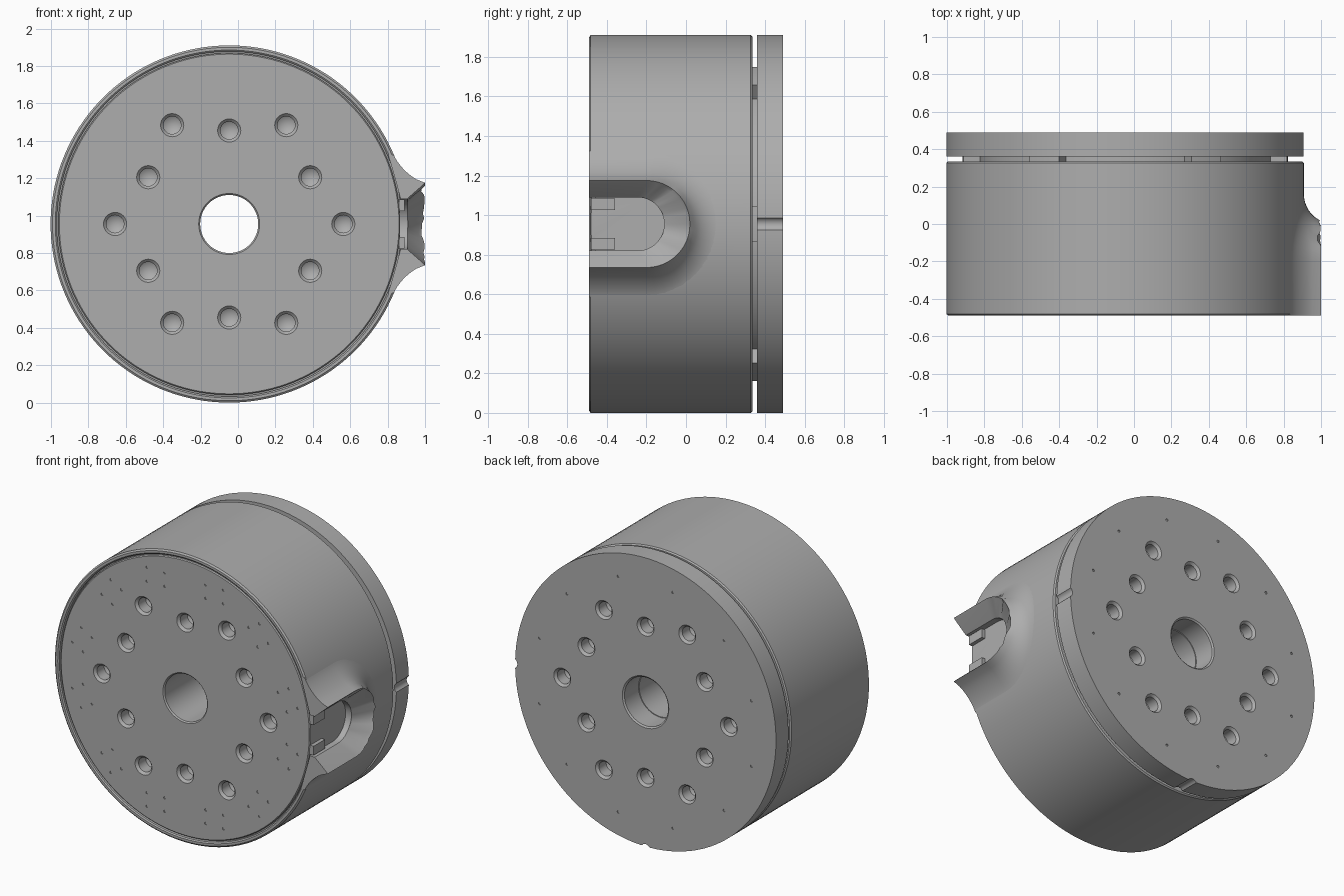
import bpy, bmesh, random
from math import sin, cos, pi, radians, sqrt

random.seed(4)
cube = bpy.data.objects.get("Cube")
if cube:
    bpy.data.objects.remove(cube)

CX, CZ, R = -0.047, 0.955, 0.955      # axis position and outer radius
FRONT, BACK = -0.49, 0.49

metal = bpy.data.materials.new("machined_grey")
metal.use_nodes = True
GREY = (0.42, 0.42, 0.42, 1)
metal.diffuse_color = GREY
metal.node_tree.nodes["Principled BSDF"].inputs["Base Color"].default_value = GREY


def make(name, bm):
    bmesh.ops.remove_doubles(bm, verts=bm.verts, dist=1e-5)
    bmesh.ops.recalc_face_normals(bm, faces=bm.faces)
    mesh = bpy.data.meshes.new(name)
    bm.to_mesh(mesh)
    bm.free()
    mesh.materials.append(metal)
    ob = bpy.data.objects.new(name, mesh)
    bpy.context.collection.objects.link(ob)
    return ob


def skin(bm, rings, closed):
    """Bridge rings of points; cap the ends when the path is open."""
    vs = [[bm.verts.new(p) for p in ring] for ring in rings]
    n = len(rings)
    for i in range(n if closed else n - 1):
        a, b = vs[i], vs[(i + 1) % n]
        for j in range(len(a)):
            k = (j + 1) % len(a)
            bm.faces.new((a[j], a[k], b[k], b[j]))
    if not closed:
        bm.faces.new(vs[0])
        bm.faces.new(vs[-1][::-1])


def lathe(bm, profile, x=CX, z=CZ, segs=144, start=0, sweep=360):
    """Revolve (radius, y) pairs around an axis along y."""
    full = sweep == 360
    rings = []
    for i in range(segs if full else segs + 1):
        a = radians(start + sweep * i / segs)
        rings.append([(x + r * cos(a), y, z + r * sin(a)) for r, y in profile])
    skin(bm, rings, full)


def cut(ob, bm):
    cutter = make("cutter", bm)
    cutter.hide_render = True
    mod = ob.modifiers.new("cut", "BOOLEAN")
    mod.operation, mod.solver, mod.object = "DIFFERENCE", "EXACT", cutter
    bpy.context.view_layer.objects.active = ob
    bpy.ops.object.modifier_apply(modifier="cut")
    bpy.data.objects.remove(cutter)


def smooth(ob, angle=25):
    bpy.ops.object.select_all(action="DESELECT")
    ob.select_set(True)
    bpy.context.view_layer.objects.active = ob
    bpy.ops.object.shade_smooth_by_angle(angle=radians(angle))


def drill_holes(bm, face, d):
    """Two alternating rings of countersunk blind holes; d is the drilling direction."""
    prof = [(0, face - d * 0.02), (0.082, face - d * 0.02), (0.047, face + d * 0.015),
            (0.047, face + d * 0.09), (0, face + d * 0.12)]
    for k in range(12):
        r, a = (0.5 if k % 2 else 0.61), radians(30 * k)
        lathe(bm, prof, CX + r * cos(a), CZ + r * sin(a), 32)


def tiny_marks(bm, face, points):
    prof = [(0, face - 0.006), (0.009, face - 0.006), (0.009, face + 0.006), (0, face + 0.006)]
    for k in range(6):
        a = radians(60 * k)
        for px, pz in points:
            lathe(bm, prof, CX + px * cos(a) - pz * sin(a), CZ + px * sin(a) + pz * cos(a), 6)


def u_path(d, y0, y_mid, n=24):
    """U outline in (y, z) of half width d, open towards the front."""
    pts = [(y0, -d)]
    pts += [(y_mid + d * cos(a), d * sin(a)) for a in (pi * i / n - pi / 2 for i in range(n + 1))]
    return pts + [(y0, d)]


# Housing: a chamfered shell around a front face set off by a fine groove
P = FRONT + 0.005
housing = lathe_bm = bmesh.new()
lathe(lathe_bm, [(0.155, P + 0.008), (0.163, P), (0.908, P), (0.914, P + 0.006), (0.914, P + 0.025),
                 (0.922, P + 0.025), (0.922, FRONT + 0.006), (0.930, FRONT), (0.945, FRONT),
                 (R, FRONT + 0.008), (R, 0.327), (R - 0.008, 0.335), (0.155, 0.335)])
housing = make("housing", lathe_bm)
bm = bmesh.new()
drill_holes(bm, P, 1)
cut(housing, bm)
bm = bmesh.new()
tiny_marks(bm, P, [(x, z) for x in (-0.28, -0.15, 0.15, 0.28) for z in (0.70, 0.79)])
cut(housing, bm)

# Cable slot through the housing wall
bm = bmesh.new()
skin(bm, [[(x, y, CZ + z) for y, z in u_path(0.135, FRONT - 0.1, -0.245)] for x in (0.865, 1.1)], False)
cut(housing, bm)
smooth(housing)

# Rotor with a shallower hub behind it
bm = bmesh.new()
lathe(bm, [(0.16, 0.33), (0.78, 0.33), (0.78, 0.36), (R, 0.36), (R, BACK), (0.17, BACK), (0.16, BACK - 0.008)])
rotor = make("rotor", bm)
bm = bmesh.new()
drill_holes(bm, BACK, -1)
cut(rotor, bm)
bm = bmesh.new()
tiny_marks(bm, BACK, [(-0.2, 0.78), (0.2, 0.78)])
for x, z in ((CX + R + 0.02, CZ), (CX, CZ - R - 0.02)):      # edge notches
    lathe(bm, [(0, 0.3), (0.036, 0.3), (0.036, 0.6), (0, 0.6)], x, z, 24)
cut(rotor, bm)
smooth(rotor)

# Spacer pads in the gap
bm = bmesh.new()
for k in range(6):
    lathe(bm, [(0.74, 0.33), (0.87, 0.33), (0.87, 0.365), (0.74, 0.365)], segs=6, start=60 * k - 6, sweep=12)
smooth(make("spacer_pads", bm))

# Flared cable outlet: a U-shaped collar blending out of the wall to a ragged rim
Y_MID, RIM, FOOT = -0.2, 0.22, 0.37


def wall_x(z):
    return CX + sqrt(R * R - z * z)


steps = 8
outer = [FOOT + (RIM - FOOT) * i / steps for i in range(steps + 1)]
paths = [u_path(d, FRONT, Y_MID) for d in outer]
lip = u_path(0.205, FRONT, Y_MID)
throat = u_path(0.135, FRONT, -0.245)
rings = []
for i in range(len(lip)):
    ragged = 0 if i < 5 or i > len(lip) - 6 else random.uniform(0, 0.022)
    ring = []
    for j, path in enumerate(paths):
        y, z = path[i]
        t = j / steps
        base = wall_x(z) - 0.001
        top = 1.0 - (ragged if j == steps else 0)
        ring.append((base + (top - base) * (1 - sqrt(1 - t * t * 0.94)) / (1 - sqrt(0.06)), y, CZ + z))
    for path, x in ((lip, 0.985 - ragged), (throat, 0.905), (throat, 0.87)):
        y, z = path[i]
        ring.append((x, y, CZ + z))
    y, z = paths[0][i]
    ring.append((wall_x(z) - 0.03, y, CZ + z))
    rings.append(ring)
bm = bmesh.new()
skin(bm, rings, False)
smooth(make("cable_outlet", bm), 30)

# Guide ribs inside the slot
bm = bmesh.new()
for z in (-0.1, 0.1):
    skin(bm, [[(x, y, CZ + z + s) for x, s in ((0.86, -0.03), (0.89, -0.03), (0.89, 0.03), (0.86, 0.03))]
              for y in (FRONT + 0.01, -0.36)], False)
make("slot_ribs", bm)
